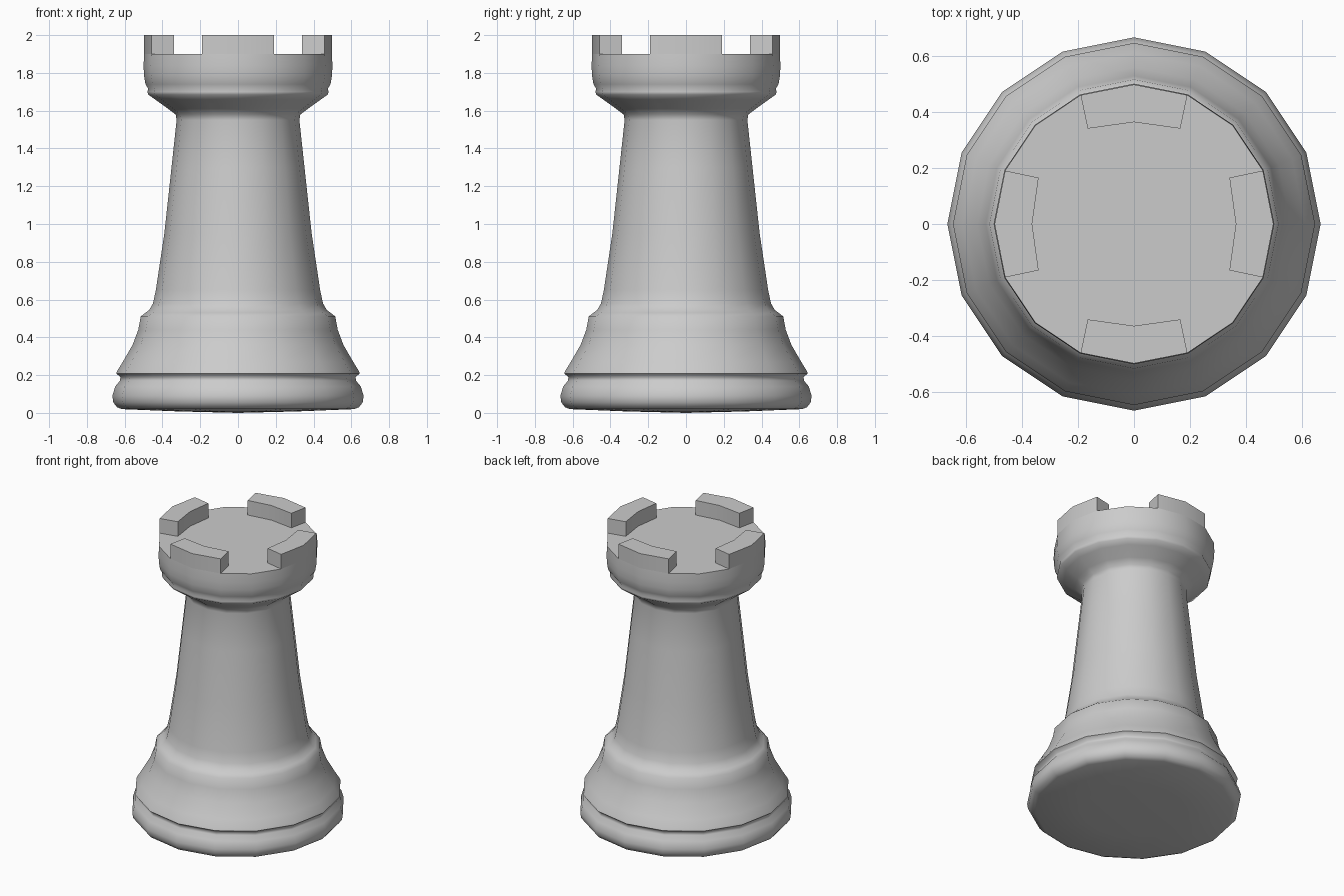
import bpy, bmesh, math

if "Cube" in bpy.data.objects:
    bpy.data.objects.remove(bpy.data.objects["Cube"])

SIDES = 16

# Half silhouette of the turned body: (radius, height), bottom to top
PROFILE = [
    (0.32, 0.008), (0.615, 0.02), (0.64, 0.03), (0.66, 0.055), (0.665, 0.09),
    (0.65, 0.14), (0.625, 0.17), (0.622, 0.19), (0.645, 0.208), (0.638, 0.225),
    (0.61, 0.27), (0.558, 0.36), (0.528, 0.44), (0.515, 0.51), (0.49, 0.53),
    (0.47, 0.545), (0.45, 0.58), (0.435, 0.65), (0.39, 0.95), (0.352, 1.30),
    (0.325, 1.55), (0.33, 1.58), (0.37, 1.61), (0.44, 1.66), (0.475, 1.685),
    (0.48, 1.70), (0.475, 1.715), (0.49, 1.74), (0.498, 1.79), (0.5, 1.84),
    (0.497, 1.90),
]


def finish(bm, name, angle):
    bmesh.ops.recalc_face_normals(bm, faces=bm.faces[:])
    mesh = bpy.data.meshes.new(name)
    bm.to_mesh(mesh)
    bm.free()
    obj = bpy.data.objects.new(name, mesh)
    bpy.context.collection.objects.link(obj)
    bpy.ops.object.select_all(action='DESELECT')
    obj.select_set(True)
    bpy.context.view_layer.objects.active = obj
    if angle:
        bpy.ops.object.shade_smooth_by_angle(angle=math.radians(angle))
    return obj


# Turned body: base, stem and collar
bm = bmesh.new()
rings = []
for r, z in PROFILE:
    rings.append([bm.verts.new((r * math.cos(2 * math.pi * i / SIDES),
                                r * math.sin(2 * math.pi * i / SIDES), z))
                  for i in range(SIDES)])
for low, high in zip(rings, rings[1:]):
    for i in range(SIDES):
        j = (i + 1) % SIDES
        bm.faces.new((low[i], low[j], high[j], high[i]))
bm.faces.new(rings[-1])
centre = bm.verts.new((0, 0, 0))
for i in range(SIDES):
    bm.faces.new((centre, rings[0][(i + 1) % SIDES], rings[0][i]))
finish(bm, "tower_body", 65)

# Four battlement blocks, each two sides wide
bm = bmesh.new()
R, step = 0.497, math.radians(22.5)
ox, oy = R * math.cos(step), R * math.sin(step)
outline = [(ox, -oy), (R, 0), (ox, oy), (0.34, 0.165), (0.363, 0), (0.34, -0.165)]
for k in range(4):
    c, s = round(math.cos(k * math.pi / 2)), round(math.sin(k * math.pi / 2))
    low, high = [[bm.verts.new((x * c - y * s, x * s + y * c, z)) for x, y in outline]
                 for z in (1.90, 2.0)]
    for i in range(6):
        j = (i + 1) % 6
        bm.faces.new((low[i], low[j], high[j], high[i]))
    bm.faces.new(high)
    bm.faces.new(low[::-1])
finish(bm, "battlements", 30)
